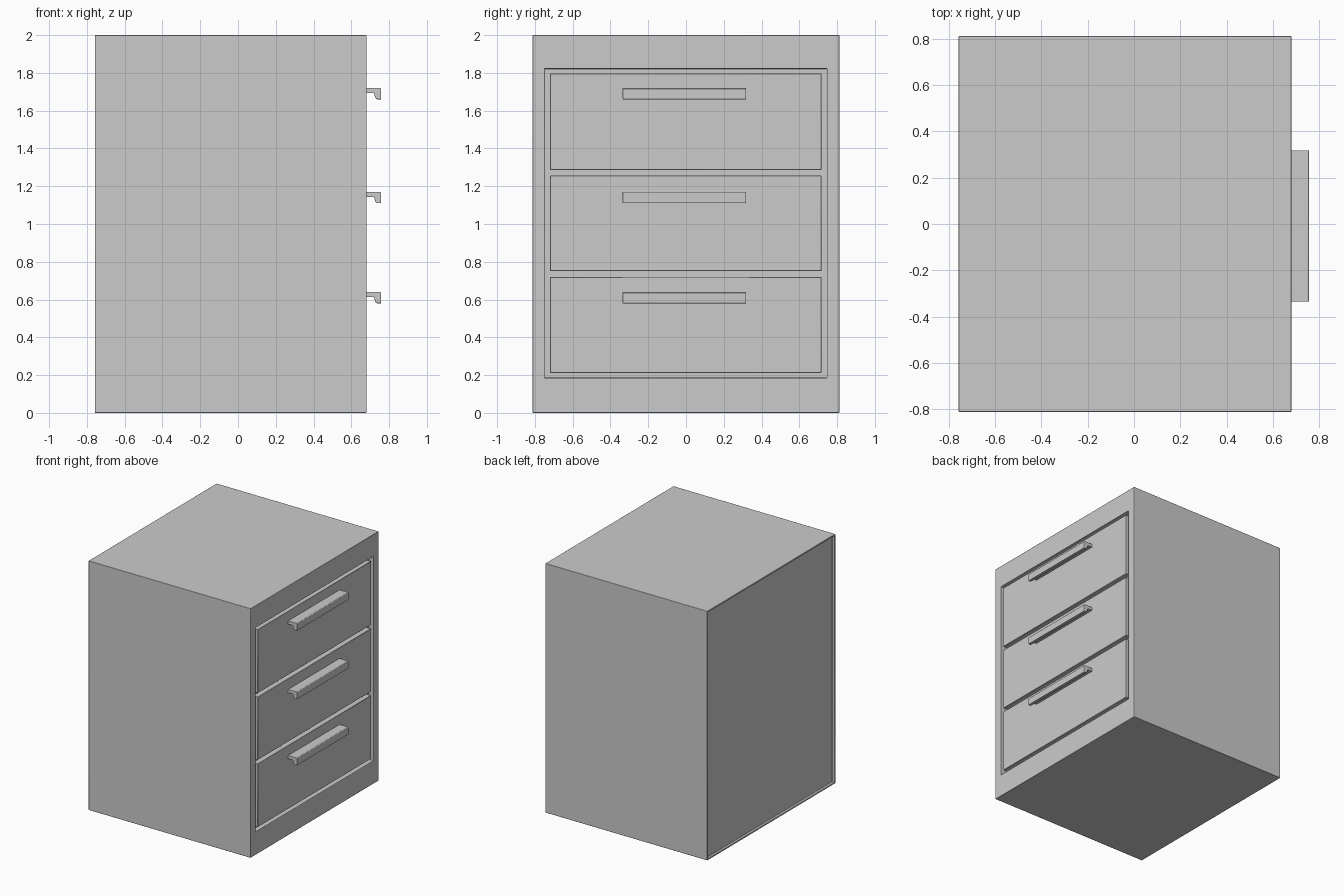
import bpy, bmesh
from mathutils import Vector

if "Cube" in bpy.data.objects:
    bpy.data.objects.remove(bpy.data.objects["Cube"])

FRONT, BACK = 0.68, -0.758
HALF_W, H = 0.812, 2.0


def finish(name, bm, bevel, segments=2):
    bmesh.ops.recalc_face_normals(bm, faces=bm.faces)
    me = bpy.data.meshes.new(name)
    bm.to_mesh(me)
    bm.free()
    ob = bpy.data.objects.new(name, me)
    bpy.context.collection.objects.link(ob)
    mod = ob.modifiers.new("soft_edges", 'BEVEL')
    mod.width, mod.segments = bevel, segments
    mod.limit_method = 'ANGLE'
    bpy.ops.object.select_all(action='DESELECT')
    bpy.context.view_layer.objects.active = ob
    ob.select_set(True)
    bpy.ops.object.shade_smooth_by_angle()
    return ob


def box(lo, hi):
    bm = bmesh.new()
    bmesh.ops.create_cube(bm, size=1)
    lo, hi = Vector(lo), Vector(hi)
    for v in bm.verts:
        v.co = (lo + hi) / 2 + v.co * (hi - lo)
    return bm


def recess(bm, direction, y0, y1, z0, z1, depth):
    """Inset the end face to the given rectangle and push it inwards."""
    bm.normal_update()
    face = max(bm.faces, key=lambda f: f.calc_center_median().x * direction)
    bmesh.ops.inset_individual(bm, faces=[face], thickness=0.01)
    for v in face.verts:
        v.co.y = y1 if v.co.y > 0 else y0
        v.co.z = z1 if v.co.z > H / 2 else z0
    moved = bmesh.ops.extrude_discrete_faces(bm, faces=[face])['faces'][0]
    for v in moved.verts:
        v.co.x -= direction * depth


# Cabinet shell: drawer opening in front, shallow inset back panel
bm = box((BACK, -HALF_W, 0), (FRONT, HALF_W, H))
recess(bm, 1, -0.75, 0.747, 0.185, 1.822, 0.04)
recess(bm, -1, -HALF_W + 0.012, HALF_W - 0.012, 0.012, H - 0.012, 0.02)
finish("cabinet_body", bm, 0.003)

# Handle cross-section: x outwards, z relative to the handle top
profile = [(0.675, 0), (0.752, 0), (0.757, -0.005), (0.757, -0.06),
           (0.735, -0.06), (0.727, -0.052), (0.72, -0.027), (0.675, -0.027)]

# Drawer fronts (z range) and their handles (top height)
for label, z0, z1, top in (("lower", 0.212, 0.72, 0.64),
                           ("middle", 0.751, 1.256, 1.17),
                           ("upper", 1.287, 1.797, 1.72)):
    finish(label + "_drawer_front",
           box((FRONT - 0.045, -0.72, z0), (FRONT, 0.717, z1)), 0.002, 1)

    bm = bmesh.new()
    end = bm.faces.new([bm.verts.new((x, -0.335, top + z)) for x, z in profile])
    ext = bmesh.ops.extrude_face_region(bm, geom=[end], use_keep_orig=True)
    for g in ext['geom']:
        if isinstance(g, bmesh.types.BMVert):
            g.co.y = 0.318
    finish(label + "_drawer_handle", bm, 0.0015)
